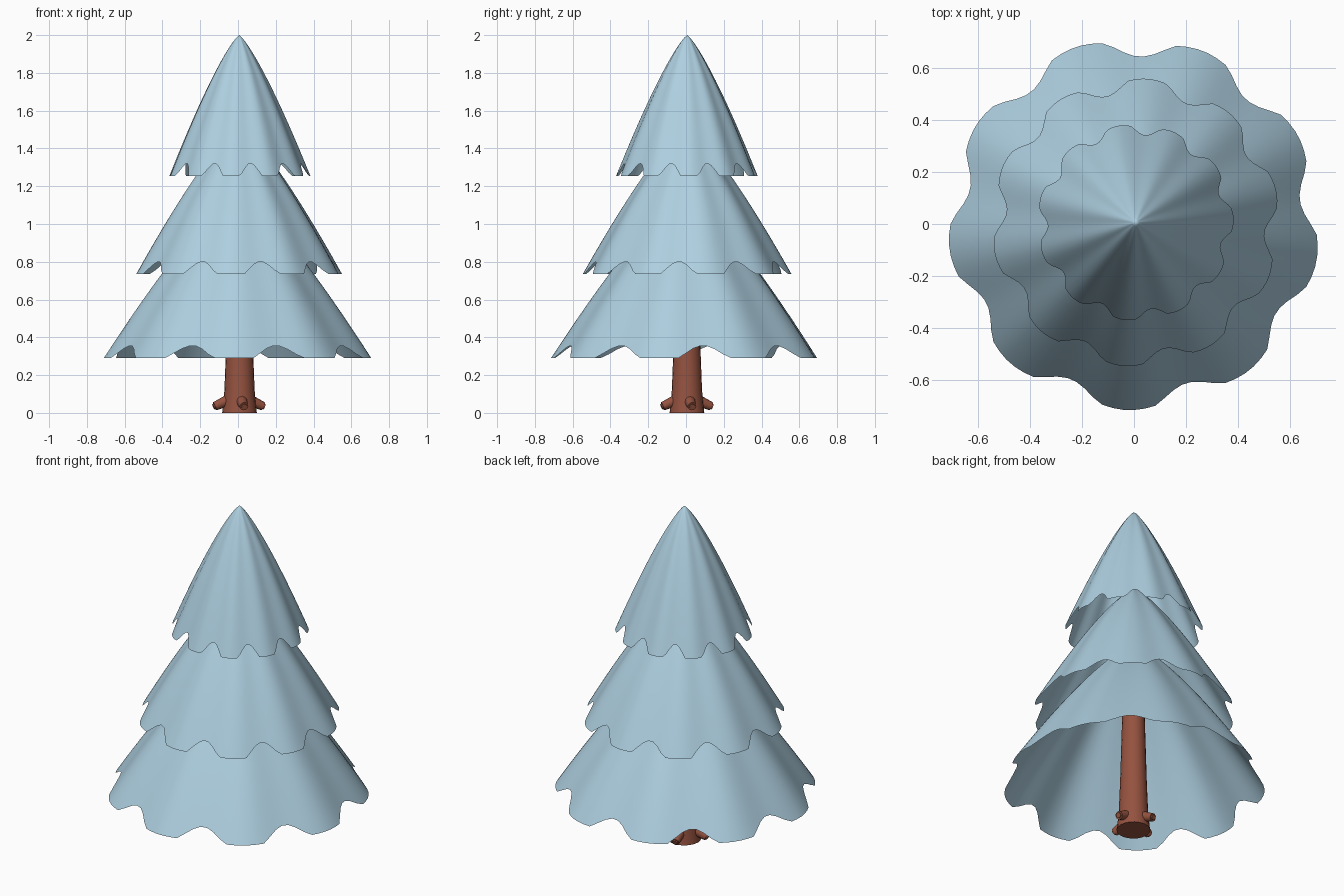
import bpy, bmesh
from math import sin, cos, pi, radians
from mathutils import Vector, Matrix

old = bpy.data.objects.get("Cube")
if old:
    bpy.data.objects.remove(old, do_unlink=True)


def material(name, rgb):
    m = bpy.data.materials.new(name)
    m.use_nodes = True
    color = (*rgb, 1)
    m.diffuse_color = color
    bsdf = m.node_tree.nodes["Principled BSDF"]
    bsdf.inputs["Base Color"].default_value = color
    bsdf.inputs["Roughness"].default_value = 0.8
    return m


needles = material("frosty blue needles", (0.42, 0.62, 0.74))
bark = material("red brown bark", (0.30, 0.085, 0.05))


def finish(name, bm, mat):
    bmesh.ops.recalc_face_normals(bm, faces=bm.faces[:])
    mesh = bpy.data.meshes.new(name)
    bm.to_mesh(mesh)
    bm.free()
    mesh.materials.append(mat)
    obj = bpy.data.objects.new(name, mesh)
    bpy.context.collection.objects.link(obj)
    bpy.ops.object.select_all(action='DESELECT')
    obj.select_set(True)
    bpy.context.view_layer.objects.active = obj
    bpy.ops.object.shade_smooth_by_angle(angle=radians(40))
    return obj


def skin(bm, rings):
    n = len(rings[0])
    for a, b in zip(rings, rings[1:]):
        for i in range(n):
            j = (i + 1) % n
            bm.faces.new((a[i], a[j], b[j], b[i]))


def bough_tier(name, top, bottom, radius, lobes, phase, flute, shift):
    """Open fluted cone whose hem is notched between the lobes."""
    bm = bmesh.new()
    n, steps, notch = lobes * 12, 18, 0.066
    apex = bm.verts.new((shift, shift, top))
    rings = []
    for s in range(1, steps + 1):
        f = (s / steps) ** 1.4
        ring = []
        for i in range(n):
            a = 2 * pi * i / n
            wave = cos(lobes * (a - radians(phase)))
            hem = bottom + notch * max(0, 0.15 - wave) / 1.15
            z = top + (hem - top) * f
            t = (top - z) / (top - bottom)
            r = radius * t ** 0.8 * (1 + flute * wave)
            ring.append(bm.verts.new((shift + r * cos(a), shift + r * sin(a), z)))
        rings.append(ring)
    for i in range(n):
        bm.faces.new((apex, rings[0][i], rings[0][(i + 1) % n]))
    skin(bm, rings)
    return finish(name, bm, needles)


# Three tiers of boughs
bough_tier("lower_boughs", 1.17, 0.29, 0.70, 9, 28, 0.022, 0.0)
bough_tier("middle_boughs", 1.52, 0.735, 0.543, 10, 13, 0.02, 0.006)
bough_tier("top_boughs", 2.0, 1.255, 0.37, 11, 2, 0.02, 0.006)

# Tapered trunk with a flared foot
bm = bmesh.new()
rings = []
for z, r in ((0, 0.092), (0.03, 0.088), (0.12, 0.08), (0.3, 0.073), (0.7, 0.062), (0.95, 0.055)):
    rings.append([bm.verts.new((0.008 + r * cos(2 * pi * i / 20), 0.005 + r * sin(2 * pi * i / 20), z))
                  for i in range(20)])
skin(bm, rings)
bm.faces.new(rings[0])
bm.faces.new(rings[-1])
finish("trunk", bm, bark)

# Four stubby roots sloping out of the foot
for k, side in enumerate(("left", "back", "right", "front")):
    a = radians(90 * k + 12)
    out = Vector((cos(a), sin(a), 0))
    start = out * 0.05 + Vector((0.005, 0.005, 0.07))
    end = out * 0.138 + Vector((0.005, 0.005, 0.032))
    axis = end - start
    bm = bmesh.new()
    bmesh.ops.create_cone(bm, cap_ends=True, segments=12, radius1=0.032, radius2=0.022,
                          depth=axis.length)
    tip = [e for e in bm.edges if all(v.co.z > 0 for v in e.verts)]
    bmesh.ops.bevel(bm, geom=tip, offset=0.007, segments=2, affect='EDGES')
    turn = axis.to_track_quat('Z', 'Y').to_matrix().to_4x4()
    bm.transform(Matrix.Translation((start + end) / 2) @ turn)
    finish(side + "_root", bm, bark)
